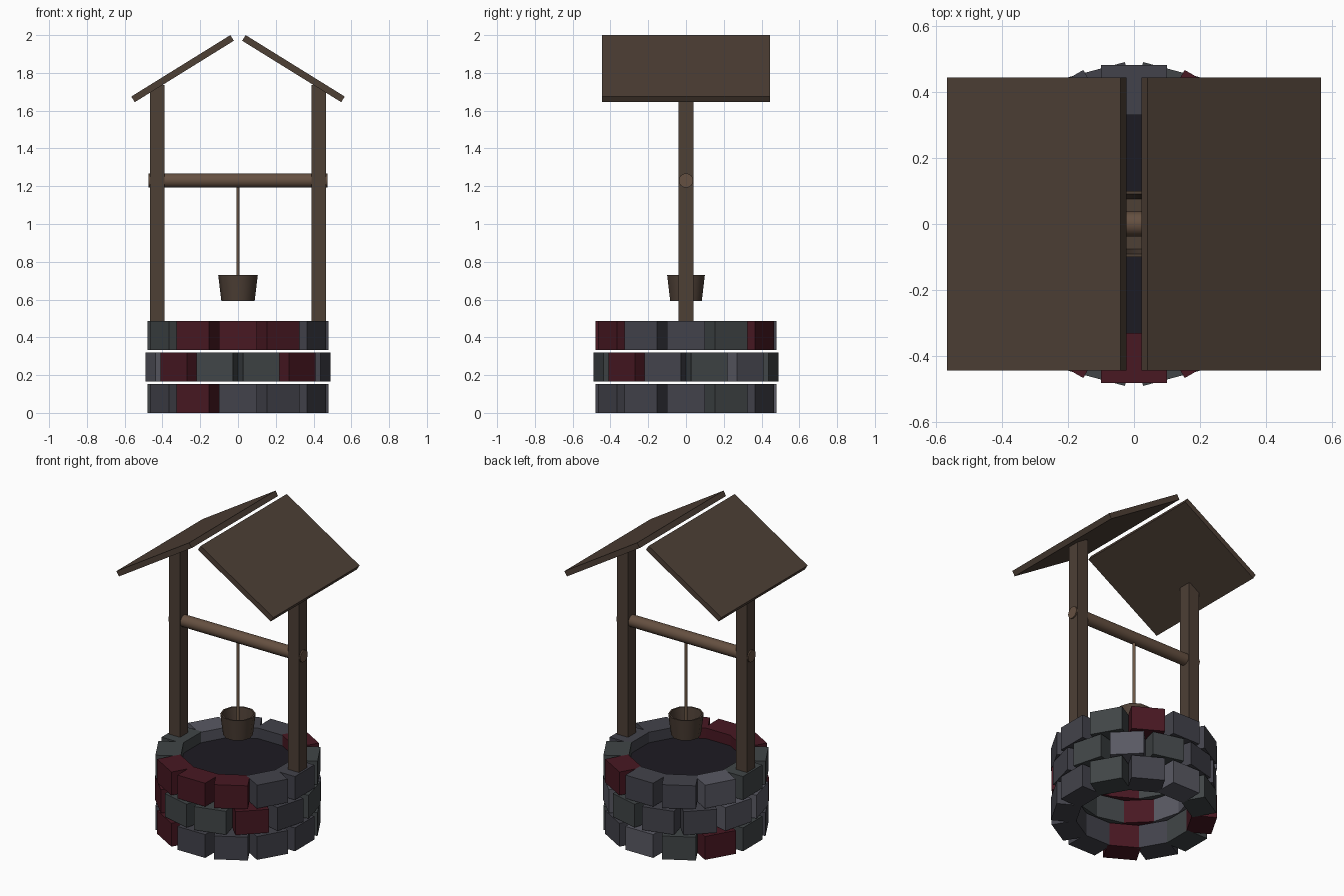
import bpy, bmesh, random
from math import radians, cos, sin, pi
from mathutils import Matrix

if "Cube" in bpy.data.objects:
    bpy.data.objects.remove(bpy.data.objects["Cube"])

random.seed(4)


def material(name, rgb):
    m = bpy.data.materials.new(name)
    m.diffuse_color = (*rgb, 1)
    m.use_nodes = True
    m.node_tree.nodes["Principled BSDF"].inputs["Base Color"].default_value = m.diffuse_color
    return m


WOOD = material("dark_wood", (0.075, 0.05, 0.036))
ROUND_WOOD = material("round_wood", (0.13, 0.08, 0.052))
ROPE = material("rope", (0.25, 0.16, 0.1))
WATER = material("water", (0.012, 0.011, 0.016))
RED = material("red_stone", (0.065, 0.009, 0.016))
GREYS = [material("grey_stone", (0.055, 0.055, 0.07)),
         material("green_grey_stone", (0.052, 0.06, 0.063)),
         material("light_stone", (0.1, 0.1, 0.125))]


def finish(name, bm, mat, smooth=False):
    bmesh.ops.recalc_face_normals(bm, faces=bm.faces)
    me = bpy.data.meshes.new(name)
    bm.to_mesh(me)
    bm.free()
    me.materials.append(mat)
    ob = bpy.data.objects.new(name, me)
    bpy.context.collection.objects.link(ob)
    if smooth:
        bpy.context.view_layer.objects.active = ob
        ob.select_set(True)
        bpy.ops.object.shade_smooth_by_angle(angle=radians(45))
        ob.select_set(False)
    return ob


def box(name, size, loc, mat, axis="Z", angle=0):
    bm = bmesh.new()
    bmesh.ops.create_cube(bm, size=1, matrix=Matrix.Diagonal((*size, 1)))
    ob = finish(name, bm, mat)
    ob.matrix_world = Matrix.Translation(loc) @ Matrix.Rotation(angle, 4, axis)
    return ob


def cylinder(name, r, depth, loc, mat, sides, axis="Z"):
    bm = bmesh.new()
    turn = Matrix.Rotation(pi / 2, 4, "Y") if axis == "X" else Matrix()
    bmesh.ops.create_cone(bm, cap_ends=True, segments=sides, radius1=r, radius2=r,
                          depth=depth, matrix=Matrix.Translation(loc) @ turn)
    return finish(name, bm, mat, smooth=True)


# Stone ring: three staggered courses of twelve blocks, some red
red_angles = [{150, 240}, {225, 315}, {60, 240, 270, 300}]
for course in range(3):
    for i in range(12):
        deg = i * 30 + (15 if course == 1 else 0)
        a = radians(deg)
        if deg in red_angles[course]:
            mat = RED
        else:
            mat = random.choice(GREYS)
        box(f"stone_{course + 1}_{i + 1}", (0.15, 0.2, 0.152),
            (0.405 * cos(a), 0.405 * sin(a), 0.076 + course * 0.167), mat, "Z", a)

# Water surface
cylinder("water", 0.34, 0.015, (0, 0, 0.41), WATER, 24)

# Posts and roof panels, mirrored left and right
for side, s in (("left", -1), ("right", 1)):
    box(f"{side}_post", (0.078, 0.08, 1.25), (s * 0.428, 0, 1.11), WOOD)
    box(f"{side}_roof_panel", (0.617, 0.887, 0.035), (s * 0.2935, 0, 1.8225),
        WOOD, "Y", s * radians(31.8))

# Winding axle and rope
cylinder("axle", 0.038, 0.95, (0, 0, 1.23), ROUND_WOOD, 16, "X")
cylinder("rope", 0.008, 0.6, (0, 0, 0.91), ROPE, 8)

# Bucket: open tapered pail with a thin wall, spun from its profile
bm = bmesh.new()
profile = [(0.088, 0.593), (0.105, 0.73), (0.095, 0.73), (0.08, 0.608)]
rings = [[bm.verts.new((r * cos(2 * pi * k / 10), r * sin(2 * pi * k / 10), z))
          for k in range(10)] for r, z in profile]
for lo, hi in zip(rings, rings[1:]):
    for k in range(10):
        n = (k + 1) % 10
        bm.faces.new((lo[k], lo[n], hi[n], hi[k]))
bm.faces.new(rings[0])
bm.faces.new(rings[-1])
finish("bucket", bm, WOOD, smooth=True)
